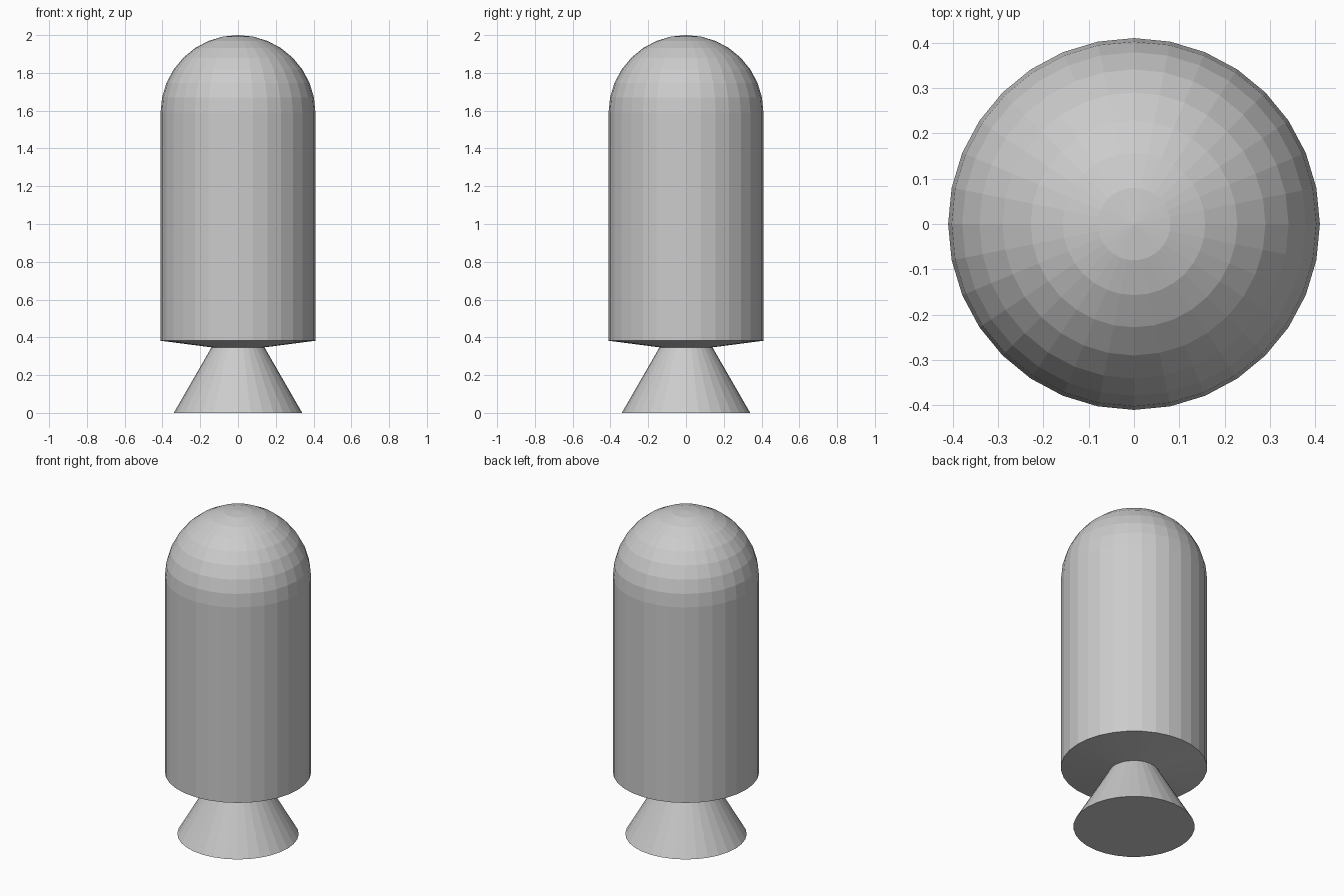
import bpy, bmesh, math

if "Cube" in bpy.data.objects:
    bpy.data.objects.remove(bpy.data.objects["Cube"])

SIDES = 32
RADIUS = 0.41
DOME_Z = 1.59
NECK = (0.14, 0.347)


def lathe(name, profile):
    """Revolve (radius, z) points, listed bottom to top, about the z axis."""
    bm = bmesh.new()
    rings = []
    for r, z in profile:
        n = SIDES if r > 0 else 1
        rings.append([bm.verts.new((r * math.cos(2 * math.pi * i / SIDES),
                                    r * math.sin(2 * math.pi * i / SIDES), z))
                      for i in range(n)])
    for low, high in zip(rings, rings[1:]):
        for i in range(SIDES):
            j = (i + 1) % SIDES
            if len(high) == 1:
                bm.faces.new((low[i], low[j], high[0]))
            else:
                bm.faces.new((low[i], low[j], high[j], high[i]))
    return bm, rings


def finish(name, bm):
    mesh = bpy.data.meshes.new(name)
    bm.to_mesh(mesh)
    bm.free()
    obj = bpy.data.objects.new(name, mesh)
    bpy.context.collection.objects.link(obj)


# Capsule body: shallow conical underside, straight wall, hemispherical dome
dome = [(RADIUS * math.cos(math.pi / 2 * k / 8), DOME_Z + RADIUS * math.sin(math.pi / 2 * k / 8))
        for k in range(8)]
bm, _ = lathe("capsule_body", [NECK, (RADIUS, 0.382)] + dome + [(0, DOME_Z + RADIUS)])
finish("capsule_body", bm)

# Flared nozzle, closed at the bottom, meeting the body at the neck
bm, rings = lathe("nozzle", [(0.34, 0), NECK])
bm.faces.new(rings[0][::-1])
finish("nozzle", bm)
